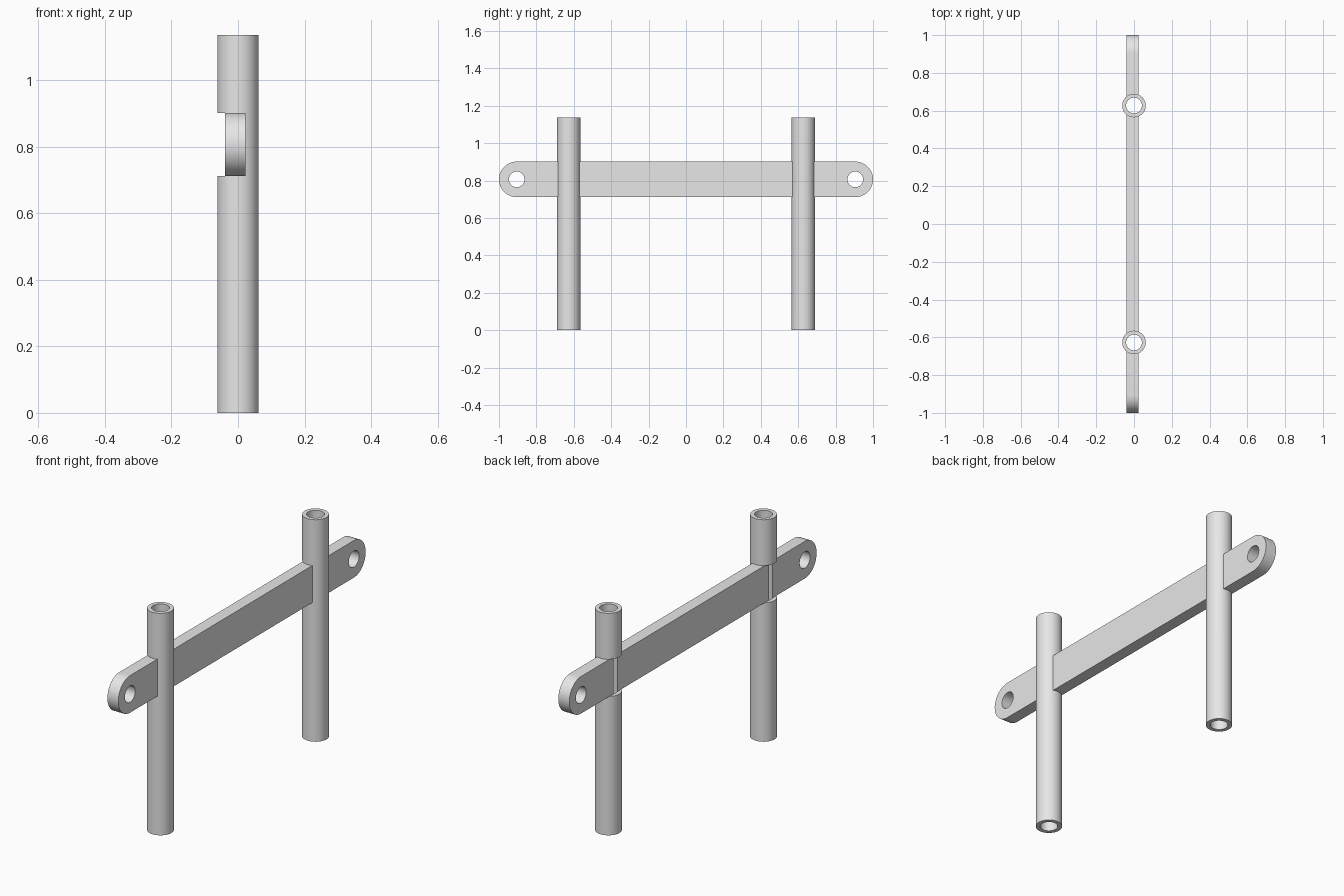
import bpy, bmesh, math
from mathutils import Matrix

if "Cube" in bpy.data.objects:
    bpy.data.objects.remove(bpy.data.objects["Cube"])

POST_Y, POST_R, POST_H, BORE_R = 0.627, 0.0622, 1.136, 0.0417
BAR_X0, BAR_X1, BAR_Z, BAR_R = -0.0393, 0.0225, 0.806, 0.095
HOLE_Y = 1 - BAR_R

grey = bpy.data.materials.new("plain grey")
grey.diffuse_color = (0.8, 0.8, 0.8, 1)
grey.use_nodes = True
grey.node_tree.nodes["Principled BSDF"].inputs["Base Color"].default_value = grey.diffuse_color


def make_object(name, bm, helper=False):
    bmesh.ops.recalc_face_normals(bm, faces=bm.faces)
    mesh = bpy.data.meshes.new(name)
    bm.to_mesh(mesh)
    bm.free()
    mesh.materials.append(grey)
    ob = bpy.data.objects.new(name, mesh)
    bpy.context.collection.objects.link(ob)
    ob.hide_render = helper
    return ob


def cylinder(name, r, length, loc, along_x=False, helper=False):
    bm = bmesh.new()
    m = Matrix.Translation(loc)
    if along_x:
        m = m @ Matrix.Rotation(math.pi / 2, 4, 'Y')
    bmesh.ops.create_cone(bm, cap_ends=True, segments=64, radius1=r,
                          radius2=r, depth=length, matrix=m)
    return make_object(name, bm, helper)


def box(name, lo, hi):
    bm = bmesh.new()
    size = [b - a for a, b in zip(lo, hi)]
    mid = [(a + b) / 2 for a, b in zip(lo, hi)]
    bmesh.ops.create_cube(bm, size=1, matrix=Matrix.Translation(mid) @ Matrix.Diagonal((*size, 1)))
    return make_object(name, bm, True)


def cut(ob, cutters):
    bpy.ops.object.select_all(action='DESELECT')
    bpy.context.view_layer.objects.active = ob
    ob.select_set(True)
    for c in cutters:
        mod = ob.modifiers.new("cut", 'BOOLEAN')
        mod.operation, mod.solver, mod.object = 'DIFFERENCE', 'EXACT', c
        bpy.ops.object.modifier_apply(modifier=mod.name)
    bpy.ops.object.shade_smooth_by_angle(angle=math.radians(30))


# crossbar: round-ended strip extruded through its thickness
bm = bmesh.new()
n = 32
verts = []
for side in (1, -1):
    for i in range(n + 1):
        a = -math.pi / 2 + math.pi * i / n
        verts.append(bm.verts.new((BAR_X0, side * (HOLE_Y + BAR_R * math.cos(a)),
                                   BAR_Z + side * BAR_R * math.sin(a))))
face = bm.faces.new(verts)
ext = bmesh.ops.extrude_face_region(bm, geom=[face])
bmesh.ops.translate(bm, vec=(BAR_X1 - BAR_X0, 0, 0),
                    verts=[v for v in ext["geom"] if isinstance(v, bmesh.types.BMVert)])
crossbar = make_object("crossbar", bm)

# posts: tubes notched to receive the bar
notch = box("notch_cutter", (-0.2, -0.8, BAR_Z - BAR_R), (BAR_X1, 0.8, BAR_Z + BAR_R))
helpers, bar_cutters = [notch], []
for side, label in ((-1, "front"), (1, "back")):
    bore = cylinder(label + "_bore_cutter", BORE_R, 2, (0, side * POST_Y, 0.6), helper=True)
    hole = cylinder(label + "_hole_cutter", BORE_R, 0.5, (0, side * HOLE_Y, BAR_Z), True, True)
    post = cylinder(label + "_post", POST_R, POST_H, (0, side * POST_Y, POST_H / 2))
    cut(post, [bore, notch])
    bar_cutters += [bore, hole]

# bores and end holes through the bar
cut(crossbar, bar_cutters)

for h in helpers + bar_cutters:
    bpy.data.objects.remove(h)
